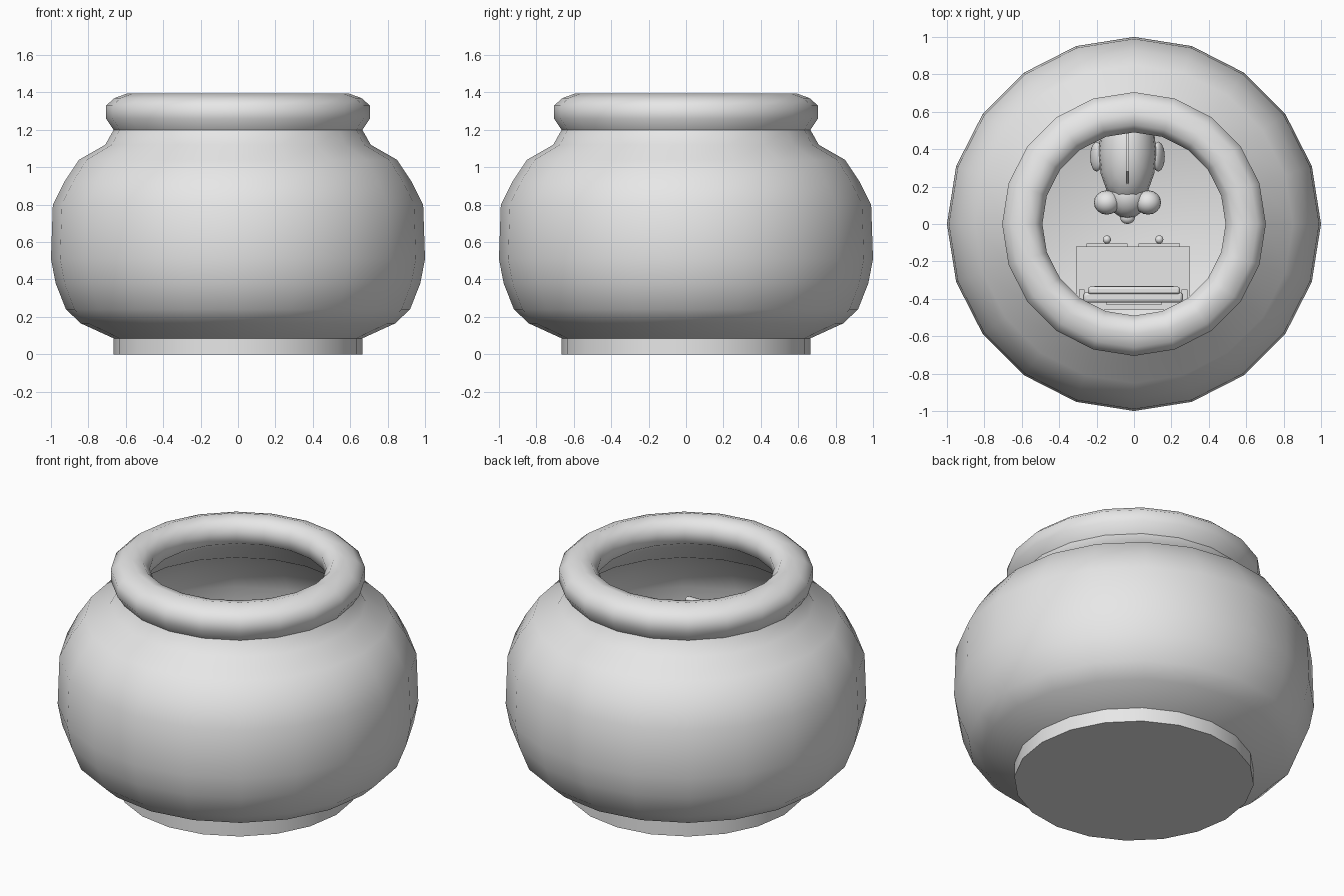
import bpy, bmesh, math
from mathutils import Matrix, Vector

if "Cube" in bpy.data.objects:
    bpy.data.objects.remove(bpy.data.objects["Cube"])

grey = bpy.data.materials.new("light_grey")
grey.use_nodes = True
grey.diffuse_color = (0.8, 0.8, 0.8, 1)
grey.node_tree.nodes["Principled BSDF"].inputs["Base Color"].default_value = (0.8, 0.8, 0.8, 1)


def finish(name, bm, angle=40):
    """Turn a bmesh into a named, shaded object."""
    bmesh.ops.recalc_face_normals(bm, faces=bm.faces)
    mesh = bpy.data.meshes.new(name)
    bm.to_mesh(mesh)
    bm.free()
    mesh.materials.append(grey)
    obj = bpy.data.objects.new(name, mesh)
    bpy.context.collection.objects.link(obj)
    bpy.ops.object.select_all(action="DESELECT")
    obj.select_set(True)
    bpy.context.view_layer.objects.active = obj
    bpy.ops.object.shade_smooth_by_angle(angle=math.radians(angle))
    return obj


def box(name, low, high, bevel=0):
    bm = bmesh.new()
    low, high = Vector(low), Vector(high)
    bmesh.ops.create_cube(bm, size=1, matrix=Matrix.Translation((low + high) / 2)
                          @ Matrix.Diagonal((*(high - low), 1)))
    obj = finish(name, bm)
    if bevel:
        mod = obj.modifiers.new("rounding", "BEVEL")
        mod.width, mod.segments = bevel, 2
    return obj


def ellipsoid(name, centre, radii, tilt=0):
    bm = bmesh.new()
    bmesh.ops.create_uvsphere(bm, u_segments=16, v_segments=10, radius=1,
                              matrix=Matrix.Translation(centre) @ Matrix.Rotation(tilt, 4, "Y")
                              @ Matrix.Diagonal((*radii, 1)))
    return finish(name, bm, 60)


def fin(name, outline, x, thickness, turn=0):
    """Thin upright plate from a (y, z) outline, turned about its first point."""
    bm = bmesh.new()
    face = bm.faces.new([bm.verts.new((-thickness / 2, y, z)) for y, z in outline])
    new = bmesh.ops.extrude_face_region(bm, geom=[face])["geom"]
    bmesh.ops.translate(bm, vec=(thickness, 0, 0),
                        verts=[v for v in new if isinstance(v, bmesh.types.BMVert)])
    root = Vector((0, outline[0][0], outline[0][1]))
    bmesh.ops.rotate(bm, verts=bm.verts, cent=root, matrix=Matrix.Rotation(turn, 3, "Z"))
    bmesh.ops.translate(bm, verts=bm.verts, vec=(x, 0, 0))
    return finish(name, bm)


# Bowl: outer wall, rolled rim and inner wall as one turned profile
SIDES = 20
profile = [(0.665, 0), (0.665, 0.085), (0.84, 0.165), (0.92, 0.24), (0.975, 0.38),
           (1, 0.51), (0.99, 0.8), (0.93, 0.92), (0.85, 1.04), (0.71, 1.12),
           (0.665, 1.2), (0.705, 1.26), (0.705, 1.33), (0.66, 1.37), (0.59, 1.395),
           (0.53, 1.38), (0.49, 1.33), (0.5, 1.25), (0.59, 1.19), (0.66, 1.09),
           (0.8, 1.01), (0.88, 0.89), (0.94, 0.78), (0.95, 0.51), (0.92, 0.39),
           (0.87, 0.28), (0.79, 0.21), (0.64, 0.1)]
bm = bmesh.new()
rings = []
for r, z in profile:
    turns = [math.tau * i / SIDES for i in range(SIDES)]
    rings.append([bm.verts.new((r * math.cos(a), r * math.sin(a), z)) for a in turns])
for a, b in zip(rings, rings[1:]):
    for i in range(SIDES):
        j = (i + 1) % SIDES
        bm.faces.new((a[i], a[j], b[j], b[i]))
bm.faces.new(rings[0])
bm.faces.new(rings[-1])
finish("bowl", bm, 62)

# Cabinet with two doors and knobs
box("cabinet", (-0.31, -0.46, 0.1), (0.3, -0.12, 0.48))
for side, x in (("right", -0.145), ("left", 0.135)):
    box(side + "_door", (x - 0.11, -0.121, 0.14), (x + 0.11, -0.105, 0.44))
    ellipsoid(side + "_knob", (x, -0.083, 0.3), (0.022, 0.022, 0.022))

# Television on the cabinet, facing the fish
box("television_case", (-0.27, -0.42, 0.52), (0.26, -0.365, 0.93), 0.015)
box("television_frame", (-0.245, -0.375, 0.55), (0.245, -0.335, 0.96), 0.012)
box("television_screen", (-0.21, -0.337, 0.59), (0.21, -0.331, 0.92))
box("television_foot", (-0.15, -0.43, 0.48), (0.15, -0.34, 0.53))
for side, x in (("right", -0.28), ("left", 0.27)):
    box(side + "_speaker", (x - 0.015, -0.41, 0.54), (x + 0.015, -0.35, 0.9))

# Goldfish: body, head, mouth
CX, CZ = -0.035, 0.62
ellipsoid("fish_body", (CX, 0.38, CZ), (0.155, 0.29, 0.19))
ellipsoid("fish_head", (CX, 0.15, CZ), (0.11, 0.12, 0.12))
ellipsoid("fish_mouth", (CX, 0.035, CZ - 0.01), (0.04, 0.035, 0.03))

# Paired bulging eyes, side fins and tail lobes
for side, s in (("right", -1), ("left", 1)):
    ellipsoid(side + "_eye", (CX + s * 0.11, 0.115, CZ + 0.05), (0.07, 0.065, 0.07))
    ellipsoid(side + "_side_fin", (CX + s * 0.165, 0.36, CZ - 0.04),
              (0.028, 0.08, 0.06), s * -0.4)
    fin(side + "_tail_lobe", [(0.62, CZ), (0.72, CZ + 0.14), (0.82, CZ + 0.1),
                              (0.78, CZ - 0.02), (0.8, CZ - 0.14), (0.7, CZ - 0.1)],
        CX, 0.016, s * -0.3)

# Dorsal fin
fin("dorsal_fin", [(0.17, CZ + 0.1), (0.28, CZ + 0.24), (0.42, CZ + 0.26),
                   (0.54, CZ + 0.2), (0.55, CZ + 0.1)], CX, 0.018)
